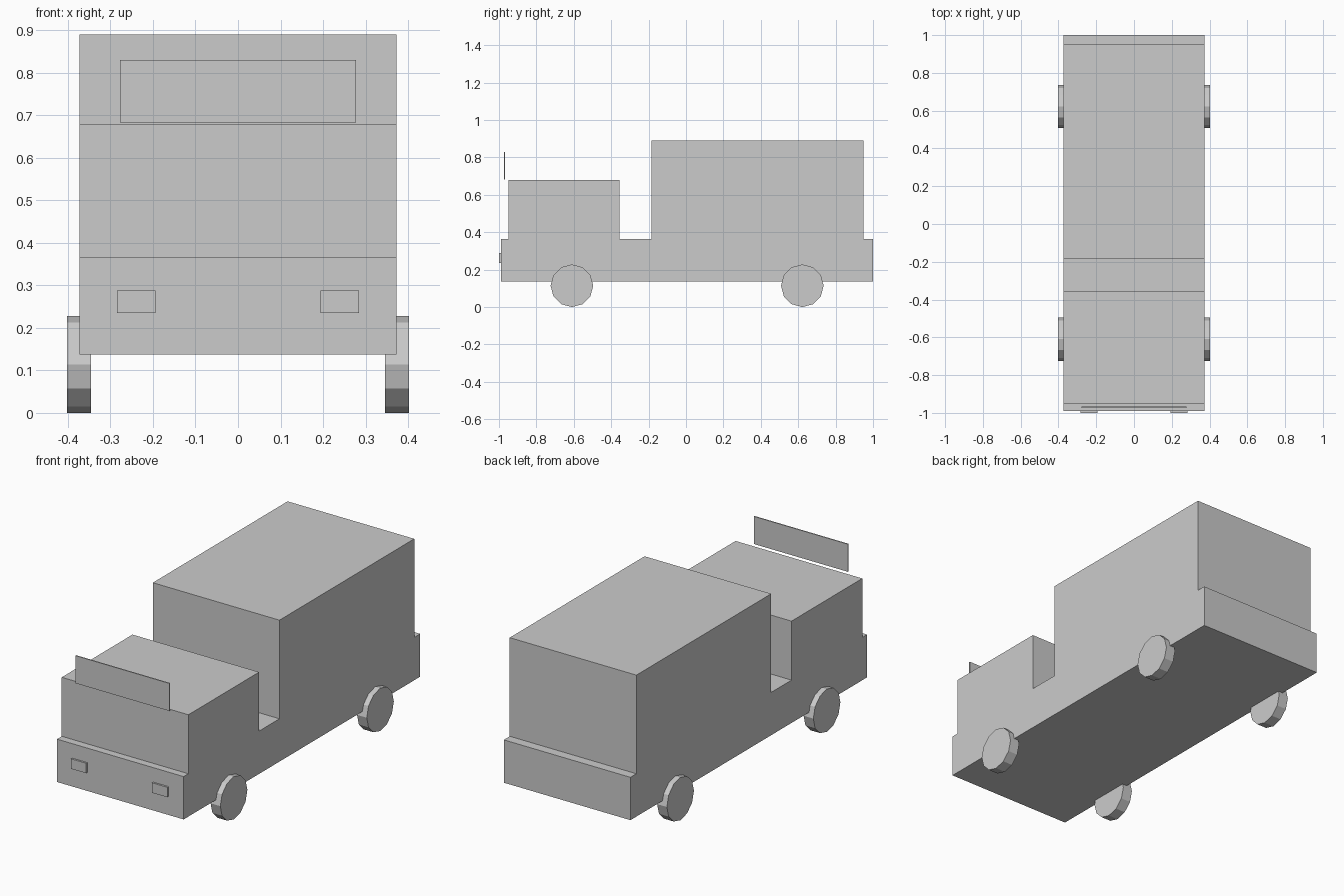
import bpy
import math

cube = bpy.data.objects.get("Cube")
if cube:
    bpy.data.objects.remove(cube, do_unlink=True)

grey = bpy.data.materials.new("plain_grey")
grey.use_nodes = True
GREY = (0.6, 0.6, 0.6, 1)
grey.diffuse_color = GREY
grey.node_tree.nodes["Principled BSDF"].inputs["Base Color"].default_value = GREY


def box(name, x, y, z):
    """Box spanning the given (low, high) range on each axis."""
    spans = (x, y, z)
    bpy.ops.mesh.primitive_cube_add(size=1, location=[(a + b) / 2 for a, b in spans])
    ob = bpy.context.object
    ob.name = name
    ob.scale = [b - a for a, b in spans]
    bpy.ops.object.transform_apply(location=False, rotation=False, scale=True)
    ob.data.materials.append(grey)


def wheel(name, x, y):
    """Twelve-sided disc with a corner touching the ground."""
    bpy.ops.mesh.primitive_cylinder_add(vertices=12, radius=0.114, depth=0.057,
                                        location=(x, y, 0.114),
                                        rotation=(0, math.pi / 2, 0))
    ob = bpy.context.object
    ob.name = name
    ob.data.materials.append(grey)


# Body: low chassis, cab in front, tall cargo box behind
WIDTH = (-0.373, 0.373)
box("chassis", WIDTH, (-0.99, 1.0), (0.137, 0.365))
box("cab", WIDTH, (-0.95, -0.355), (0.365, 0.679))
box("cargo_box", WIDTH, (-0.184, 0.95), (0.365, 0.89))

# Upright windscreen panel ahead of the cab roof
box("windscreen", (-0.277, 0.277), (-0.973, -0.967), (0.682, 0.829))

# Headlights and wheels on both sides
for side, s in (("left", 1), ("right", -1)):
    box("headlight_" + side, sorted((s * 0.194, s * 0.284)), (-1.0, -0.985), (0.235, 0.288))
    wheel("front_wheel_" + side, s * 0.374, -0.61)
    wheel("rear_wheel_" + side, s * 0.374, 0.622)
